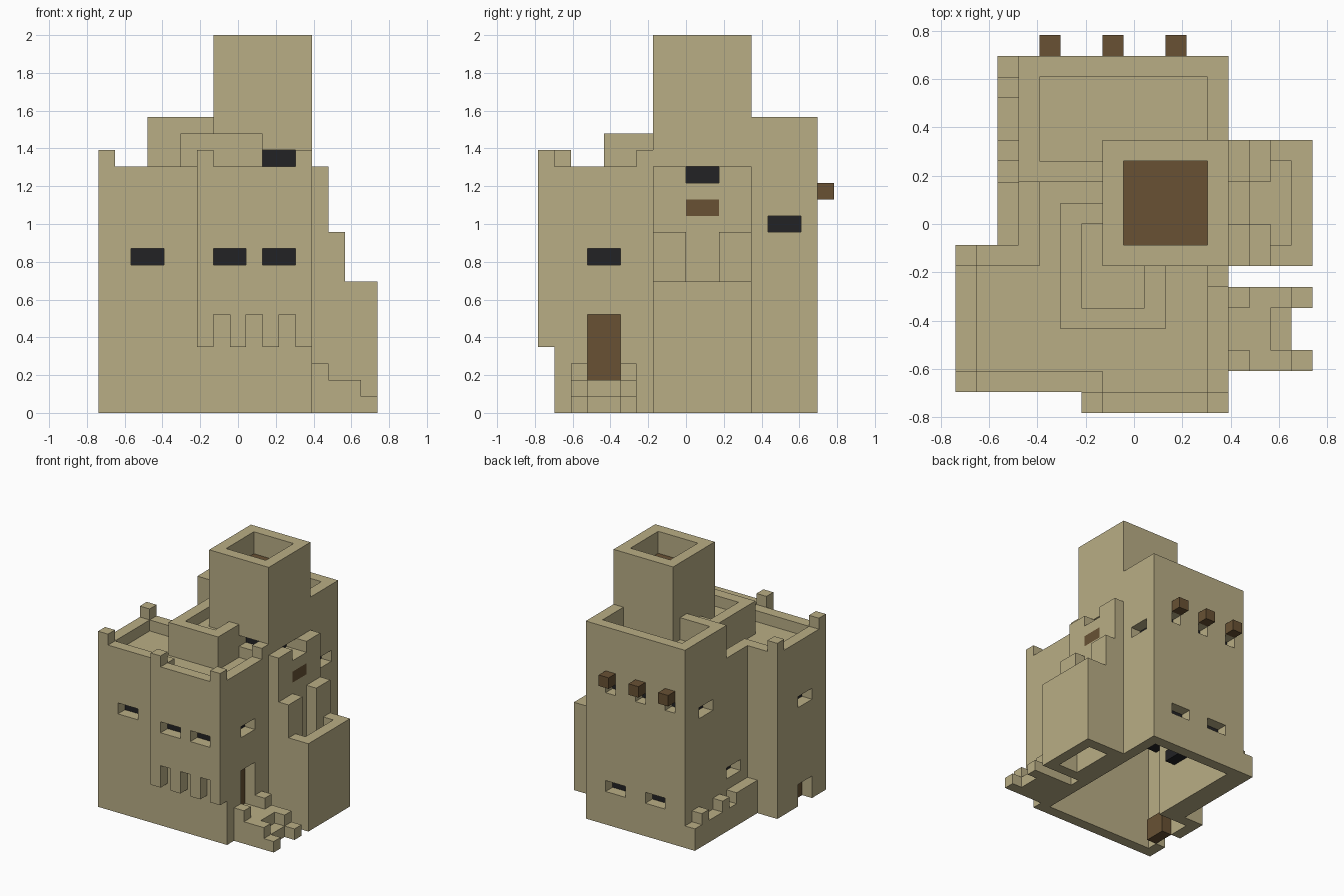
import bpy
import bmesh
from itertools import product
from mathutils import Vector

U = 2 / 23                       # size of one building block
CENTRE = Vector((8.5, 9, 0))     # middle of the block grid

if "Cube" in bpy.data.objects:
    bpy.data.objects.remove(bpy.data.objects["Cube"])


def material(name, colour):
    m = bpy.data.materials.new(name)
    m.use_nodes = True
    m.diffuse_color = (*colour, 1)
    m.node_tree.nodes["Principled BSDF"].inputs["Base Color"].default_value = (*colour, 1)
    return m


CLAY = material("sandy clay", (0.485, 0.42, 0.235))
WOOD = material("brown wood", (0.138, 0.083, 0.034))
DARK = material("dark opening", (0.016, 0.016, 0.018))


def cells(boxes):
    """All block cells covered by boxes given as (x0, x1, y0, y1, z0, z1)."""
    found = set()
    for x0, x1, y0, y1, z0, z1 in boxes:
        found.update(product(range(x0, x1), range(y0, y1), range(z0, z1)))
    return found


def build(name, mat, add, cut=()):
    """Join boxes, carve others away, and keep only the outer skin."""
    solid = cells(add) - cells(cut)
    bm = bmesh.new()
    corners = {}

    def vert(p):
        key = tuple(round(c) for c in p)
        if key not in corners:
            corners[key] = bm.verts.new((Vector(key) - CENTRE) * U)
        return corners[key]

    for cell in solid:
        for axis, side in product(range(3), (0, 1)):
            step = Vector((0, 0, 0))
            step[axis] = 1
            near = Vector(cell) + (step if side else -step)
            if tuple(round(c) for c in near) in solid:
                continue
            a, b = step.yzx, step.zxy
            if a.cross(b).dot(step) < 0:
                a, b = b, a
            if not side:
                a, b = b, a
            o = Vector(cell) + step * side
            bm.faces.new([vert(p) for p in (o, o + a, o + a + b, o + b)])
    # merge flat neighbours into large clean faces
    bmesh.ops.dissolve_limit(bm, angle_limit=0.01, verts=bm.verts, edges=bm.edges)
    mesh = bpy.data.meshes.new(name)
    bm.to_mesh(mesh)
    bm.free()
    mesh.materials.append(mat)
    obj = bpy.data.objects.new(name, mesh)
    bpy.context.collection.objects.link(obj)
    return obj


# Front house: walls, overhanging front bay on corbels, sunken roof, merlons
corbels = [(i, i + 1, 0, 1, 4, 6) for i in (6, 8, 10, 12)]
merlons = [(i, i + 1, j, j + 1, 15, 16)
           for i, j in ((0, 1), (0, 7), (6, 0), (12, 0), (12, 6))]
front_windows = [(2, 4, 1, 2, 9, 10), (7, 9, 0, 1, 9, 10), (10, 12, 0, 1, 9, 10)]
side_windows = [(0, 1, 3, 5, 9, 10), (12, 13, 3, 5, 9, 10)]
doorways = [(0, 1, 3, 5, 0, 2), (12, 13, 3, 5, 2, 6)]
low_window = (3, 4, 9, 11, 4, 5)
build("front_house", CLAY,
      [(0, 13, 1, 8, 0, 15), (3, 7, 8, 11, 0, 15), (6, 13, 0, 1, 6, 15)]
      + corbels + merlons,
      [(1, 12, 2, 7, 0, 13), (4, 12, 7, 11, 0, 13), (7, 12, 1, 2, 7, 13),
       (1, 12, 2, 7, 14, 15), (7, 12, 1, 2, 14, 15), (4, 7, 7, 11, 14, 15),
       (7, 13, 7, 8, 0, 15), low_window]
      + front_windows + side_windows + doorways)

# Raised roof room wrapped around the tower corner
build("roof_room", CLAY, [(5, 10, 4, 10, 14, 17)],
      [(6, 9, 5, 9, 16, 17), (7, 10, 7, 10, 14, 17)])

# Tower with a wooden floor sunk below the rim
tower_windows = [(10, 12, 7, 8, 15, 16), (12, 13, 9, 11, 14, 15)]
build("tower", CLAY, [(7, 13, 7, 13, 0, 23)],
      [(7, 12, 7, 13, 0, 13), (8, 12, 8, 12, 13, 23)] + tower_windows)
build("tower_floor", WOOD, [(8, 12, 8, 12, 20, 21)])

# Back house with a sunken roof
back_windows = [(5, 7, 16, 17, 3, 4), (9, 11, 16, 17, 3, 4)]
back_side_windows = [(3, 4, 13, 15, 11, 12), (12, 13, 14, 16, 11, 12)]
beam_columns = (4, 7, 10)
vents = [(i, i + 1, 16, 17, 12, 13) for i in beam_columns]
build("back_house", CLAY, [(3, 13, 11, 17, 0, 18)],
      [(4, 12, 11, 16, 0, 15), (4, 12, 12, 16, 16, 18), (7, 13, 11, 13, 0, 18)]
      + back_windows + back_side_windows + vents)

# Wooden roof beams poking out of the back wall
for i in beam_columns:
    build("roof_beam", WOOD, [(i, i + 1, 17, 18, 13, 14)])

# Notched low ledge along one side
build("side_ledge", CLAY,
      [(2, 3, 8, 17, 0, 2), (2, 3, 15, 16, 2, 3), (2, 3, 12, 13, 2, 3),
       (2, 3, 8, 11, 2, 3)])

# Balcony block with stepped side walls and a gateway
build("balcony", CLAY,
      [(13, 17, 7, 13, 0, 8), (13, 14, 7, 13, 8, 14)]
      + [(14, 15, j, j + 2, 8, 11) for j in (7, 11)]
      + [(13, 14, j, j + 2, 14, 15) for j in (7, 11)],
      [(14, 16, 8, 12, 0, 5), (15, 16, 8, 12, 6, 8), (14, 15, 9, 11, 6, 8),
       (13, 14, 9, 11, 12, 13)])
build("balcony_door", WOOD, [(13, 14, 9, 11, 12, 13)])

# Entrance steps between two stepped side walls
build("entrance_steps", CLAY, [(13, 15, 3, 5, 0, 2), (15, 16, 3, 5, 0, 1)])
for j in (2, 5):
    build("step_wall", CLAY,
          [(13, 17, j, j + 1, 0, 1), (13, 16, j, j + 1, 1, 2), (13, 14, j, j + 1, 2, 3)])


def behind(box, dx, dy):
    """The box moved one block further into the building."""
    x0, x1, y0, y1, z0, z1 = box
    return (x0 + dx, x1 + dx, y0 + dy, y1 + dy, z0, z1)


# Doors and dark panes set one block deep in their openings
build("left_door", WOOD, [behind(doorways[1], -1, 0)])
build("right_door", WOOD, [behind(doorways[0], 1, 0)])
inward = {
    (0, 1): front_windows + tower_windows[:1],
    (0, -1): back_windows + vents,
    (1, 0): [side_windows[0], back_side_windows[0], low_window],
    (-1, 0): [side_windows[1], back_side_windows[1], tower_windows[1]],
}
for (dx, dy), openings in inward.items():
    for box in openings:
        build("window_pane", DARK, [behind(box, dx, dy)])
